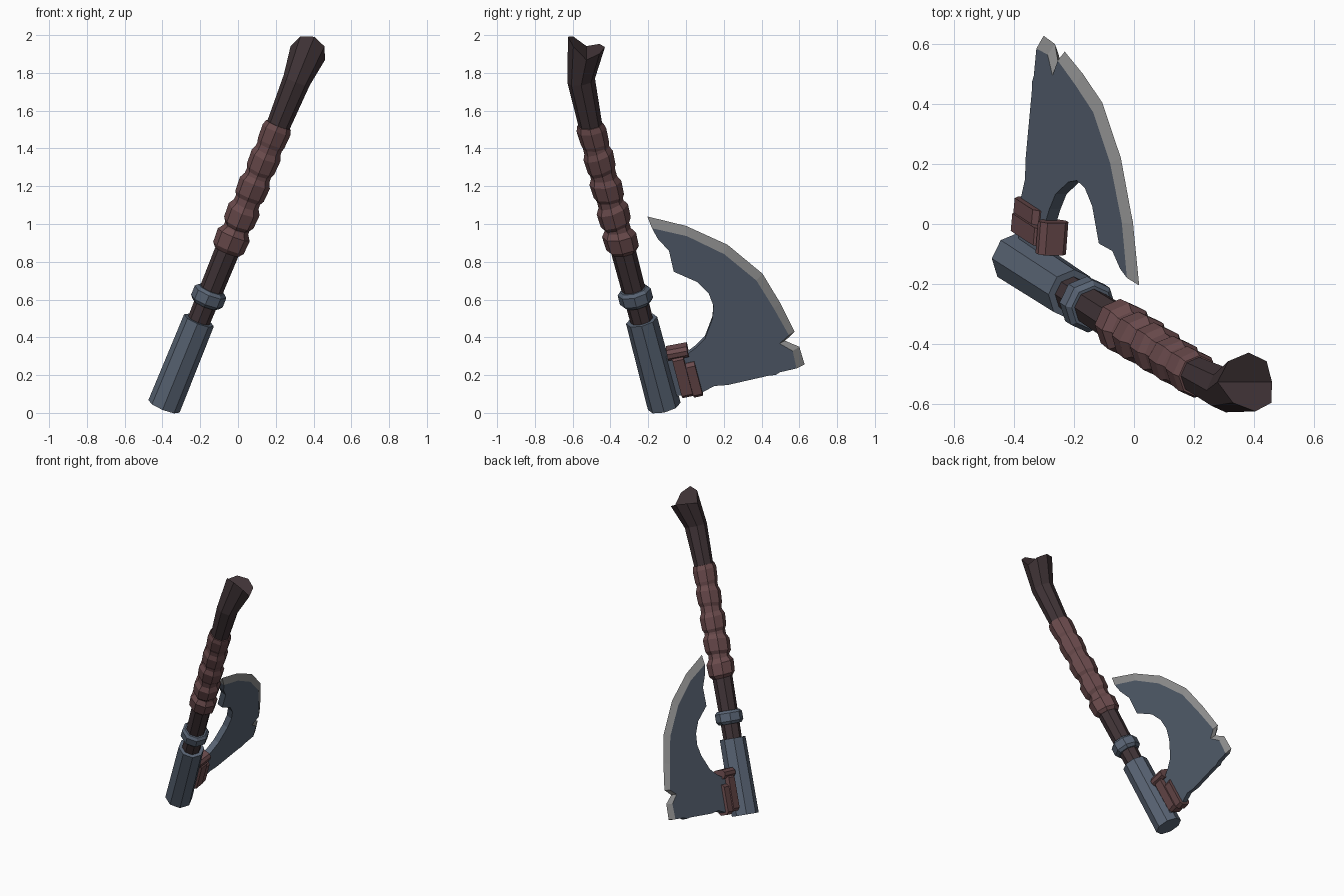
import bpy, bmesh, math
from mathutils import Vector, Matrix

cube = bpy.data.objects.get("Cube")
if cube:
    bpy.data.objects.remove(cube, do_unlink=True)


def material(name, rgb):
    m = bpy.data.materials.new(name)
    m.use_nodes = True
    m.diffuse_color = (*rgb, 1)
    m.node_tree.nodes["Principled BSDF"].inputs["Base Color"].default_value = (*rgb, 1)
    return m


STEEL = material("blue steel", (0.10, 0.128, 0.175))
EDGE = material("sharpened edge", (0.27, 0.27, 0.27))
WOOD = material("dark wood", (0.052, 0.034, 0.038))
LEATHER = material("red leather", (0.145, 0.070, 0.073))

# The whole axe lies in one plane that leans sideways around y
LEAN = math.atan(0.407)
FRAME = Matrix.Translation((-0.406, 0, 0)) @ Matrix.Rotation(LEAN, 4, 'Y')
AXIS = Vector((0, -0.2365, 0.9717))


def in_plane(y, height, x=0.0):
    """Point in the leaning plane at a given height above the floor."""
    return Vector((x, y, height / math.cos(LEAN)))


def on_axis(height):
    return in_plane(-0.115 - 0.2637 * (height - 0.035), height)


def finish(name, bm, *mats):
    bmesh.ops.recalc_face_normals(bm, faces=bm.faces)
    mesh = bpy.data.meshes.new(name)
    bm.to_mesh(mesh)
    bm.free()
    for m in mats:
        mesh.materials.append(m)
    obj = bpy.data.objects.new(name, mesh)
    obj.matrix_world = FRAME
    bpy.context.collection.objects.link(obj)
    return obj


def loft(name, rings, mat, notch=False):
    """Octagonal tube through rings of (centre, radius, tilt)."""
    bm = bmesh.new()
    loops = []
    for centre, radius, tilt in rings:
        side = Vector((0, AXIS.z, -AXIS.y))
        side.rotate(Matrix.Rotation(tilt, 3, 'X'))
        loops.append([bm.verts.new(centre + radius * (
            Vector((math.cos(k * math.pi / 4), 0, 0)) + side * math.sin(k * math.pi / 4)))
            for k in range(8)])
    for a, b in zip(loops, loops[1:]):
        for k in range(8):
            bm.faces.new((a[k], a[(k + 1) % 8], b[(k + 1) % 8], b[k]))
    bm.faces.new(loops[0])
    top = loops[-1]
    if notch:
        # split end: both halves climb away from a central crease
        centre = rings[-1][0]
        for v in top:
            dy = v.co.y - centre.y
            v.co.z = centre.z + (-0.95 * dy if dy < 0 else 0.35 * dy)
        bm.faces.new(top[0:5])
        bm.faces.new(top[4:8] + top[0:1])
    else:
        bm.faces.new(top)
    return finish(name, bm, mat)


# Handle with a bent, flared and split end
loft("handle", [(on_axis(0.42), 0.060, 0), (on_axis(0.85), 0.066, 0),
                (on_axis(1.50), 0.062, 0),
                (in_plane(-0.555, 1.76), 0.074, -0.08),
                (in_plane(-0.527, 1.905), 0.098, -0.24)], WOOD, notch=True)

# Steel socket and collar
loft("socket", [(on_axis(0.035), 0.089, 0), (on_axis(0.49), 0.085, 0)], STEEL)
loft("collar", [(on_axis(0.575), 0.074, 0), (on_axis(0.592), 0.09, 0),
                (on_axis(0.64), 0.09, 0), (on_axis(0.655), 0.074, 0)], STEEL)

# Leather grip made of five bulging turns
grip = []
for i, height in enumerate((0.915, 1.05, 1.19, 1.335, 1.47)):
    bulge = 0.091 - 0.003 * i
    tilt = 0.10 if i % 2 else -0.10
    for offset, radius in ((-0.062, 0.069), (-0.042, bulge - 0.004),
                           (0.028, bulge), (0.055, 0.070)):
        grip.append((on_axis(height + offset), radius, tilt))
loft("grip_wrap", grip, LEATHER)

# Blade: sharp line, start of the bevel, then the back outline
sharp = [(-0.205, 1.04), (0, 0.99), (0.22, 0.89), (0.405, 0.737), (0.50, 0.58),
         (0.575, 0.43), (0.525, 0.382), (0.60, 0.35), (0.628, 0.257)]
bevel = [(-0.18, 0.985), (0.005, 0.943), (0.202, 0.848), (0.373, 0.708), (0.465, 0.56),
         (0.545, 0.418), (0.495, 0.375), (0.565, 0.335), (0.585, 0.243)]
back = [(0.495, 0.222), (0.475, 0.208), (0.44, 0.205), (0.22, 0.155), (0.15, 0.15),
        (0.085, 0.115), (-0.10, 0.09), (-0.15, 0.30), (0.01, 0.32), (0.05, 0.35),
        (0.10, 0.40), (0.14, 0.505), (0.145, 0.575), (0.12, 0.64), (0.06, 0.70),
        (-0.065, 0.755), (-0.09, 0.865), (-0.15, 0.93)]
bm = bmesh.new()
HALF = 0.02
edge = [bm.verts.new(in_plane(y, z)) for y, z in sharp]
sides = [[bm.verts.new(in_plane(y, z, x)) for y, z in bevel + back] for x in (-HALF, HALF)]
for s in sides:
    bm.faces.new(s)
    for i in range(len(edge) - 1):
        bm.faces.new((edge[i], edge[i + 1], s[i + 1], s[i])).material_index = 1
left, right = sides
first, total = len(bevel) - 1, len(left)
for i in range(first, total):
    j = (i + 1) % total
    bm.faces.new((left[i], left[j], right[j], right[i]))
for i in (0, first):
    bm.faces.new((edge[i], left[i], right[i])).material_index = 1
finish("blade", bm, STEEL, EDGE)


# Leather straps binding the blade neck to the socket
def strap(name, y, height, size, tilt):
    bm = bmesh.new()
    bmesh.ops.create_cube(bm, size=1)
    bmesh.ops.scale(bm, vec=size, verts=bm.verts)
    outer = [e for e in bm.edges if abs(e.verts[0].co.z - e.verts[1].co.z) < 0.001
             and abs(e.verts[0].co.x - e.verts[1].co.x) < 0.001]
    bmesh.ops.bevel(bm, geom=outer, offset=0.018, segments=1, affect='EDGES')
    bmesh.ops.transform(bm, verts=bm.verts, matrix=Matrix.Translation(
        in_plane(y, height)) @ Matrix.Rotation(tilt, 4, 'X'))
    finish(name, bm, LEATHER)


strap("inner_strap", -0.018, 0.205, (0.105, 0.06, 0.24), 0.24)
strap("outer_strap", 0.043, 0.185, (0.085, 0.05, 0.20), 0.24)
strap("upper_strap", -0.045, 0.325, (0.10, 0.11, 0.06), 0.20)
